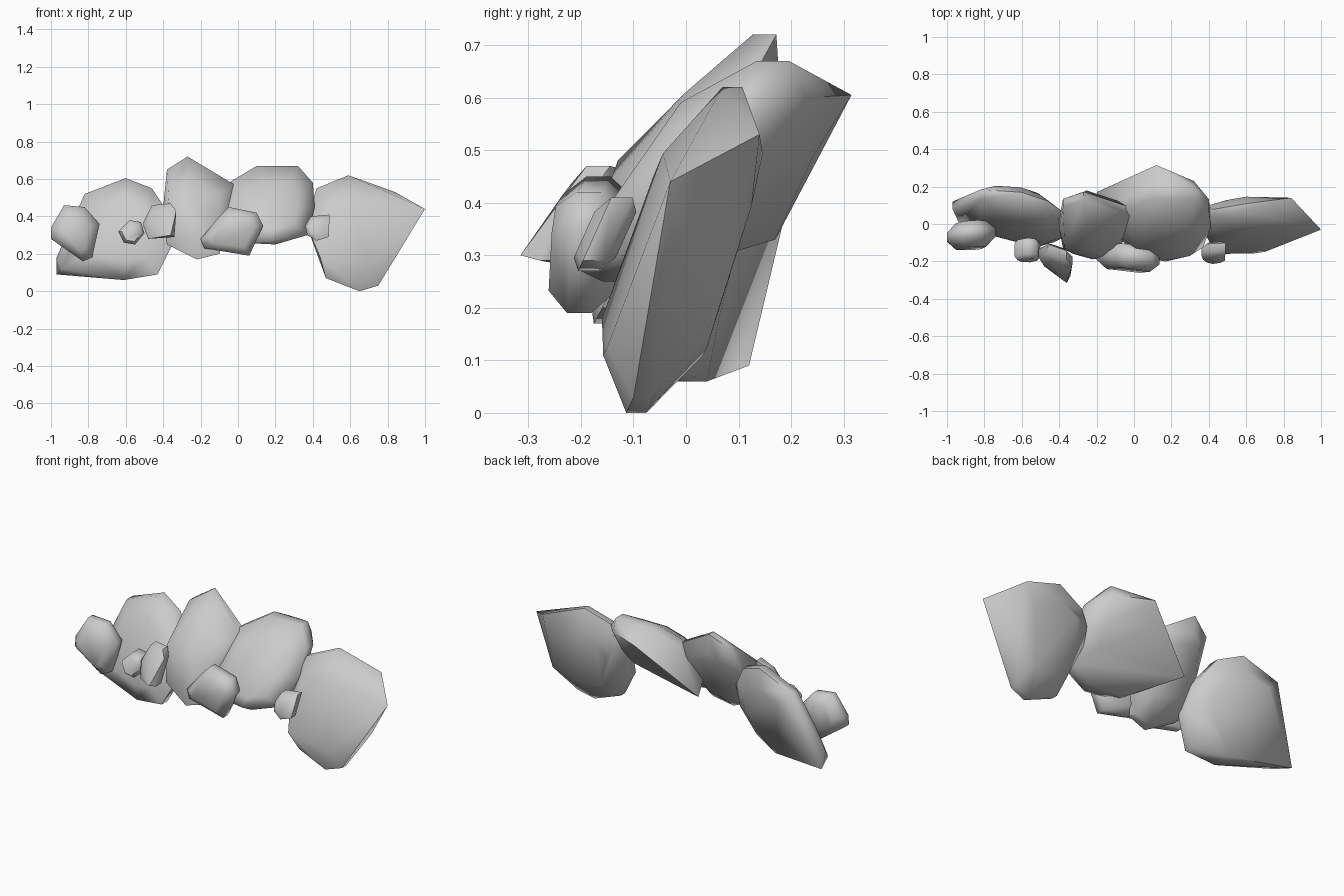
import bpy
import bmesh
from math import radians

cube = bpy.data.objects.get("Cube")
if cube:
    bpy.data.objects.remove(cube, do_unlink=True)

# One plain stone colour
stone = bpy.data.materials.new("grey_stone")
stone.use_nodes = True
stone.diffuse_color = (0.6, 0.6, 0.6, 1)
shader = next(n for n in stone.node_tree.nodes if n.type == "BSDF_PRINCIPLED")
shader.inputs["Base Color"].default_value = stone.diffuse_color
shader.inputs["Roughness"].default_value = 0.8


def rock(name, outline, depth, half, lean, turn=0, rim=0.3, inset=0.62, tips=()):
    """Convex stone: a front outline given a thin rim and two raised faces.

    lean tips the stone back with height, turn swings it with x,
    tips adds single sharp corners.
    """
    mid_x = sum(x for x, z in outline) / len(outline)
    mid_z = sum(z for x, z in outline) / len(outline)
    bm = bmesh.new()
    for x, z in outline:
        for scale, bulge in ((1, rim), (inset, 1)):
            dx, dz = (x - mid_x) * scale, (z - mid_z) * scale
            plane = depth + lean * dz + turn * dx
            for side in (-1, 1):
                bm.verts.new((mid_x + dx, plane + side * half * bulge, mid_z + dz))
    for tip in tips:
        bm.verts.new(tip)

    # Wrap the corners, then merge nearly flat facets
    hull = bmesh.ops.convex_hull(bm, input=bm.verts[:])
    loose = {v for v in hull["geom_interior"] + hull["geom_unused"]
             if isinstance(v, bmesh.types.BMVert)}
    bmesh.ops.delete(bm, geom=list(loose), context="VERTS")
    bmesh.ops.dissolve_limit(bm, angle_limit=radians(4),
                             verts=bm.verts[:], edges=bm.edges[:])
    bmesh.ops.recalc_face_normals(bm, faces=bm.faces[:])

    mesh = bpy.data.meshes.new(name)
    bm.to_mesh(mesh)
    bm.free()
    mesh.materials.append(stone)
    obj = bpy.data.objects.new(name, mesh)
    bpy.context.collection.objects.link(obj)
    bpy.ops.object.select_all(action="DESELECT")
    obj.select_set(True)
    bpy.context.view_layer.objects.active = obj
    bpy.ops.object.shade_smooth_by_angle(angle=radians(55))


# Four large boulders, from the model's left to its right
rock("left_boulder",
     [(.87, .46), (.59, .62), (.42, .55), (.36, .37),
      (.47, .07), (.65, 0), (.75, .03), (.84, .2)],
     depth=-.01, half=.095, lean=.3, turn=.05, rim=.2,
     tips=[(1, -.03, .44), (.84, .14, .53), (.4, .1, .44),
           (.44, -.16, .18), (.83, .06, .19)])

rock("centre_boulder",
     [(.1, .67), (.32, .67), (.4, .58), (.41, .45), (.37, .3),
      (.2, .25), (0, .26), (-.1, .4), (-.05, .58)],
     depth=.02, half=.12, lean=.7, rim=.25,
     tips=[(.12, .315, .605), (.32, .23, .6), (.1, .24, .485),
           (-.2, .17, .33), (.17, -.2, .27)])

rock("tall_boulder",
     [(-.27, .72), (-.02, .57), (-.02, .43), (-.1, .2),
      (-.22, .17), (-.38, .25), (-.4, .45), (-.38, .65)],
     depth=-.01, half=.09, lean=.55, rim=.25,
     tips=[(-.37, -.13, .48), (-.22, -.14, .45)])

rock("right_boulder",
     [(-.6, .605), (-.46, .55), (-.36, .4), (-.35, .25), (-.43, .09),
      (-.61, .06), (-.94, .12), (-.9, .3), (-.82, .52)],
     depth=.045, half=.09, lean=.35, turn=-.2,
     tips=[(-.97, .12, .09), (-.97, .08, .18), (-.61, .04, .06)])

# Smaller stones resting against the front
rock("right_end_stone",
     [(-.93, .46), (-.82, .45), (-.74, .36), (-.78, .18),
      (-.83, .16), (-1, .28), (-1, .34)],
     depth=-.06, half=.07, lean=.1, turn=.08)

rock("right_pebble",
     [(-.58, .38), (-.52, .37), (-.5, .31), (-.55, .25), (-.61, .26), (-.64, .32)],
     depth=-.14, half=.055, lean=.2, rim=.6, inset=.75)

rock("pointed_pebble",
     [(-.46, .46), (-.36, .47), (-.33, .43), (-.34, .29), (-.48, .28), (-.51, .36)],
     depth=-.185, half=.045, lean=.45, turn=-.4, rim=.5, tips=[(-.36, -.315, .3)])

rock("centre_stone",
     [(-.05, .45), (.1, .42), (.135, .35), (.06, .19), (-.18, .23), (-.2, .28), (-.1, .4)],
     depth=-.18, half=.065, lean=.1, turn=-.1, rim=.35, inset=.7)

rock("left_pebble",
     [(.39, .4), (.49, .41), (.485, .29), (.42, .27), (.37, .3), (.36, .35)],
     depth=-.155, half=.04, lean=.45, rim=.5)
